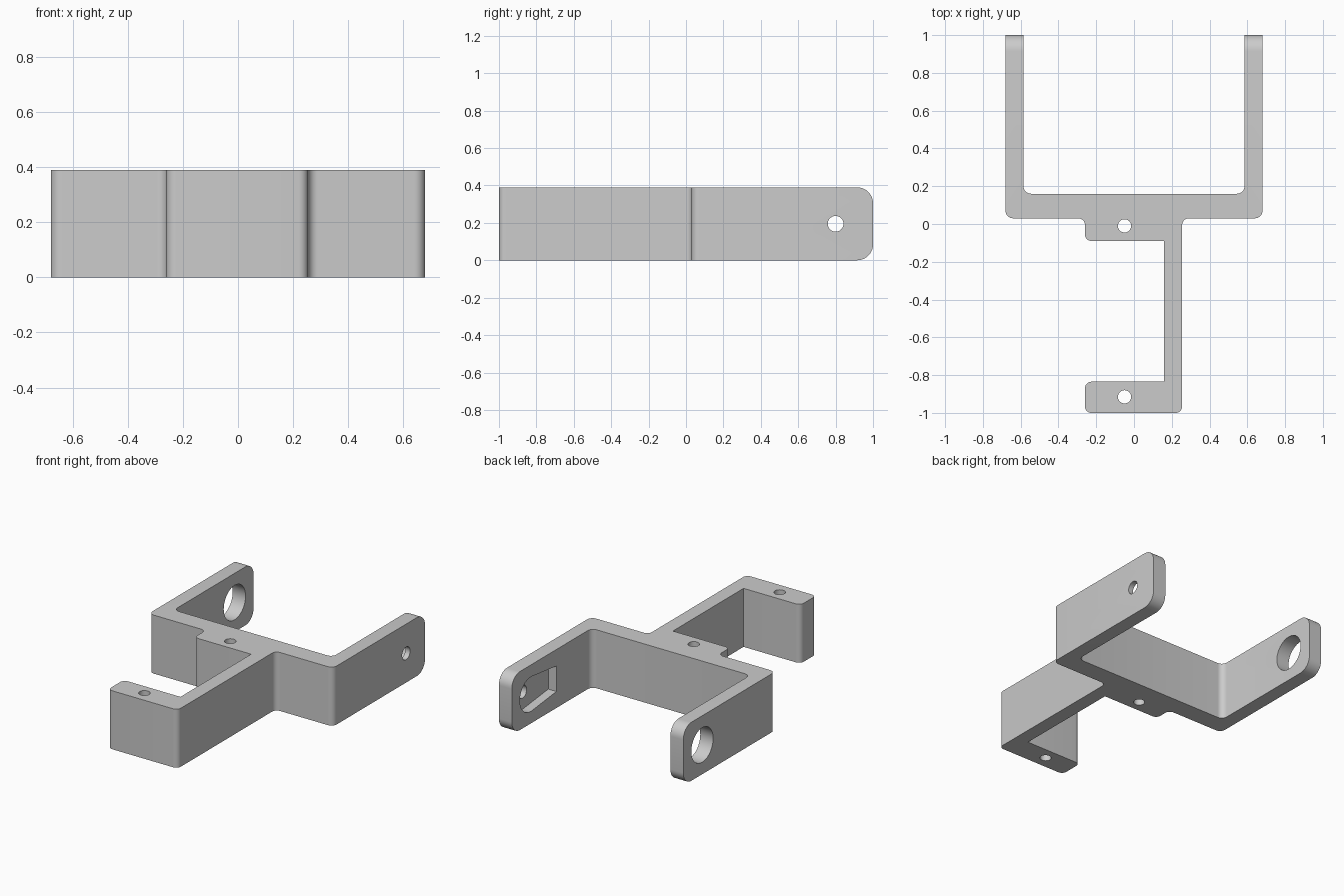
import bpy, bmesh, math
from mathutils import Vector, Matrix

if "Cube" in bpy.data.objects:
    bpy.data.objects.remove(bpy.data.objects["Cube"])

HEIGHT, MID = 0.39, 0.195

grey = bpy.data.materials.new("plain_grey")
grey.use_nodes = True
colour = (0.6, 0.6, 0.6, 1)
grey.diffuse_color = colour
grey.node_tree.nodes["Principled BSDF"].inputs["Base Color"].default_value = colour


def rounded(points, steps=8):
    """Outline with each (x, y, radius) corner replaced by an arc."""
    out = []
    for i, (x, y, r) in enumerate(points):
        p = Vector((x, y))
        if r == 0:
            out.append(p)
            continue
        a = (Vector(points[i - 1][:2]) - p).normalized()
        b = (Vector(points[(i + 1) % len(points)][:2]) - p).normalized()
        half = a.angle(b) / 2
        centre = p + (a + b).normalized() * r / math.sin(half)
        start = p + a * r / math.tan(half) - centre
        end = p + b * r / math.tan(half) - centre
        sweep = start.angle_signed(end)
        for k in range(steps + 1):
            out.append(centre + Matrix.Rotation(-sweep * k / steps, 2) @ start)
    return out


def prism(name, outline, depth, matrix=Matrix(), bevel=None):
    """Extrude a flat outline along its local z, then place it."""
    bm = bmesh.new()
    face = bm.faces.new([bm.verts.new((p[0], p[1], 0)) for p in outline])
    ext = bmesh.ops.extrude_face_region(bm, geom=[face])
    tops = [g for g in ext["geom"] if isinstance(g, bmesh.types.BMVert)]
    bmesh.ops.translate(bm, vec=(0, 0, depth), verts=tops)
    bmesh.ops.recalc_face_normals(bm, faces=bm.faces)
    if bevel:
        edges = [e for e in bm.edges if all(v.co.y > 0.999 for v in e.verts)
                 and abs(e.verts[0].co.z - e.verts[1].co.z) < 0.001]
        bmesh.ops.bevel(bm, geom=edges, offset=bevel, segments=10,
                        profile=0.5, affect='EDGES')
    bm.transform(matrix)
    mesh = bpy.data.meshes.new(name)
    bm.to_mesh(mesh)
    bm.free()
    mesh.materials.append(grey)
    obj = bpy.data.objects.new(name, mesh)
    bpy.context.collection.objects.link(obj)
    return obj


def circle(r, n=40):
    return [(r * math.cos(t * math.tau / n), r * math.sin(t * math.tau / n)) for t in range(n)]


def across(x):
    """Local x, y, z become world y, z, x at the arm hole height."""
    return Matrix(((0, 0, 1, x), (1, 0, 0, 0.8), (0, 1, 0, MID), (0, 0, 0, 1)))


# Bracket body: fork, hub, offset stem and foot in one outline
body = prism("bracket_body", rounded([
    (-0.68, 1, 0), (-0.68, 0.03, 0.04), (-0.26, 0.03, 0.035), (-0.26, -0.09, 0.035),
    (0.16, -0.09, 0), (0.16, -0.835, 0), (-0.26, -0.835, 0.035), (-0.26, -1, 0.035),
    (0.255, -1, 0.035), (0.255, 0.03, 0.035), (0.68, 0.03, 0.04), (0.68, 1, 0),
    (0.585, 1, 0), (0.585, 0.16, 0.04), (-0.585, 0.16, 0.04), (-0.585, 1, 0),
]), HEIGHT, bevel=0.085)

# Horn recess: round end about the pivot, tapering towards the hub
tilt = math.asin((0.115 - 0.085) / 0.27)
recess = [(-0.27, 0.085), (-0.27, -0.085)]
for k in range(25):
    t = -math.pi / 2 - tilt + k / 24 * (math.pi + 2 * tilt)
    recess.append((0.115 * math.cos(t), 0.115 * math.sin(t)))

# Cutters: two screw holes, pivot hole, bearing hole, recess
cutters = [prism("screw_hole", circle(0.035), 0.6, Matrix.Translation((-0.05, y, -0.1)))
           for y in (-0.01, -0.915)]
cutters += [
    prism("recess_cutter", recess, 0.16, across(0.485)),
    prism("pivot_hole", circle(0.042), 0.3, across(0.5)),
    prism("bearing_hole", circle(0.115), 0.3, across(-0.8)),
]

bpy.context.view_layer.objects.active = body
for cutter in cutters:
    cutter.hide_render = True
    mod = body.modifiers.new(cutter.name, 'BOOLEAN')
    mod.operation, mod.solver, mod.object = 'DIFFERENCE', 'EXACT', cutter
    bpy.ops.object.modifier_apply(modifier=mod.name)
    bpy.data.objects.remove(cutter)

bpy.ops.object.select_all(action='DESELECT')
body.select_set(True)
bpy.ops.object.shade_smooth_by_angle(angle=math.radians(30))
